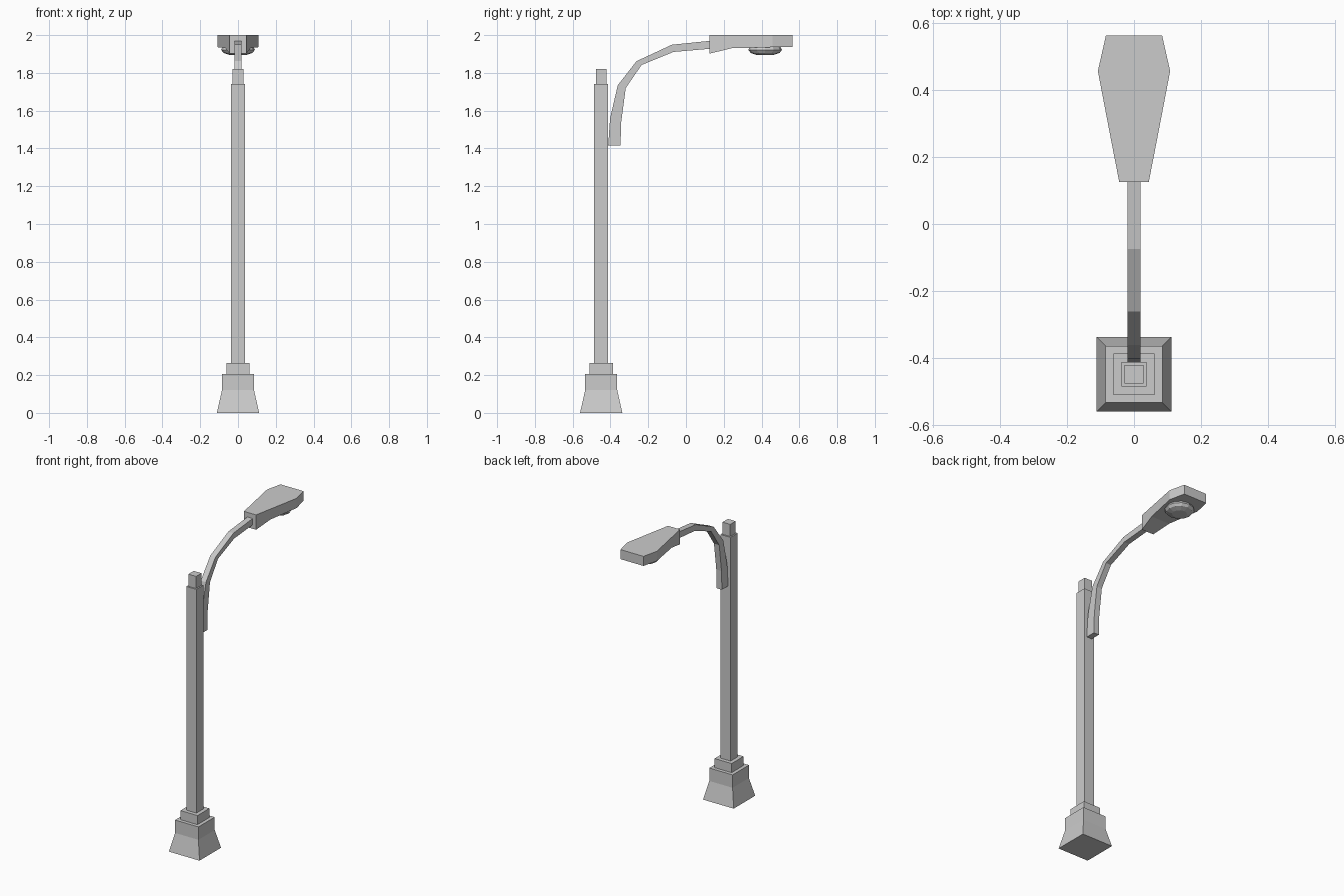
import bpy, bmesh, math

if "Cube" in bpy.data.objects:
    bpy.data.objects.remove(bpy.data.objects["Cube"])

POLE_Y = -0.449


def loft(name, rings):
    """Skin a closed, capped surface through rings of equal point count."""
    bm = bmesh.new()
    vs = [[bm.verts.new(p) for p in ring] for ring in rings]
    n = len(rings[0])
    for a, b in zip(vs, vs[1:]):
        for i in range(n):
            j = (i + 1) % n
            bm.faces.new((a[i], a[j], b[j], b[i]))
    bm.faces.new(vs[0])
    bm.faces.new(vs[-1])
    bmesh.ops.recalc_face_normals(bm, faces=bm.faces)
    me = bpy.data.meshes.new(name)
    bm.to_mesh(me)
    bm.free()
    ob = bpy.data.objects.new(name, me)
    bpy.context.collection.objects.link(ob)
    return ob


def square(h, z):
    return [(sx * h, POLE_Y + sy * h, z) for sx, sy in ((-1, -1), (1, -1), (1, 1), (-1, 1))]


def section(y_top, z_top, y_low, z_low, w):
    """Rectangular cross-section, w = half width in x."""
    return [(-w, y_low, z_low), (w, y_low, z_low), (w, y_top, z_top), (-w, y_top, z_top)]


# Square post, each part as (half width, height) levels
post_parts = {
    "base": [(0.112, 0), (0.085, 0.12), (0.085, 0.205)],
    "collar": [(0.062, 0.205), (0.062, 0.265)],
    "pole": [(0.037, 0.265), (0.037, 1.74)],
    "pole_cap": [(0.028, 1.74), (0.028, 1.82)],
}
for name, levels in post_parts.items():
    loft(name, [square(h, z) for h, z in levels])

# Curved arm: upper edge (y, z) and lower edge (y, z)
arm = [(-0.412, 1.415, -0.347, 1.415), (-0.402, 1.56, -0.343, 1.54),
       (-0.361, 1.735, -0.319, 1.72), (-0.262, 1.862, -0.235, 1.842),
       (-0.075, 1.949, -0.066, 1.911), (0.13, 1.97, 0.13, 1.928)]
loft("arm", [section(*p, 0.019) for p in arm])

# Lamp head: y, bottom z, half width
head = [(0.125, 1.902, 0.044), (0.243, 1.931, 0.067),
        (0.457, 1.936, 0.108), (0.563, 1.937, 0.084)]
loft("lamp_head", [section(y, 2.0, y, z, w) for y, z, w in head])

# Faceted lens under the head
SIDES = 12
lens = [(0.08, 1.94), (0.089, 1.922), (0.077, 1.906), (0.045, 1.895)]
loft("lens", [[(r * math.cos(i * math.tau / SIDES), 0.419 + r * math.sin(i * math.tau / SIDES), z)
               for i in range(SIDES)] for r, z in lens])
